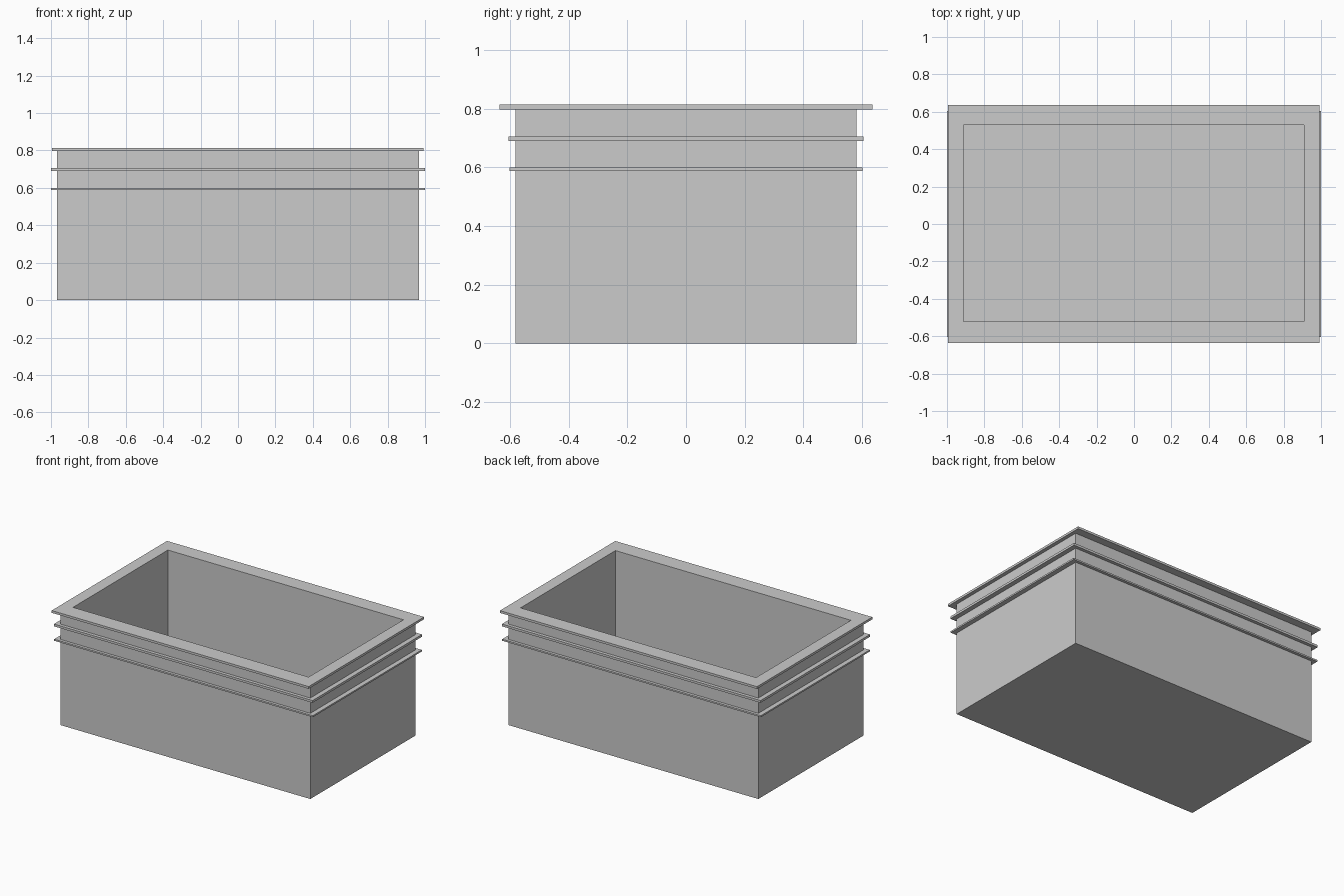
import bpy, bmesh

if "Cube" in bpy.data.objects:
    bpy.data.objects.remove(bpy.data.objects["Cube"])


def ring(name, outer, inner, z0, z1, floor=None):
    """Rectangular tube; outer and inner are (x0, x1, y0, y1). With floor, it is an open box."""
    bm = bmesh.new()

    def loop(r, z):
        x0, x1, y0, y1 = r
        return [bm.verts.new((x, y, z)) for x, y in
                ((x0, y0), (x1, y0), (x1, y1), (x0, y1))]

    bottom_in = z0 if floor is None else floor
    loops = [loop(outer, z0), loop(outer, z1), loop(inner, z1), loop(inner, bottom_in)]
    pairs = [(0, 1), (1, 2), (2, 3)]
    if floor is None:
        pairs.append((3, 0))
    else:
        bm.faces.new(loops[0])
        bm.faces.new(loops[3])
    for a, b in pairs:
        for i in range(4):
            j = (i + 1) % 4
            bm.faces.new((loops[a][i], loops[a][j], loops[b][j], loops[b][i]))
    bmesh.ops.recalc_face_normals(bm, faces=bm.faces)
    mesh = bpy.data.meshes.new(name)
    bm.to_mesh(mesh)
    bm.free()
    obj = bpy.data.objects.new(name, mesh)
    bpy.context.collection.objects.link(obj)
    return obj


BODY = (-0.967, 0.967, -0.582, 0.582)
OPENING = (-0.912, 0.91, -0.52, 0.528)

# Open box with thick walls and a thin floor
ring("crate_body", BODY, OPENING, 0.0, 0.798, floor=0.01)

# Flat overhanging rim
ring("top_rim", (-0.995, 0.993, -0.637, 0.637), OPENING, 0.798, 0.814)

# Two strengthening ribs around the outside
ring("upper_rib", (-1.0, 1.0, -0.605, 0.605), BODY, 0.690, 0.706)
ring("lower_rib", (-1.0, 1.0, -0.602, 0.602), BODY, 0.588, 0.599)
